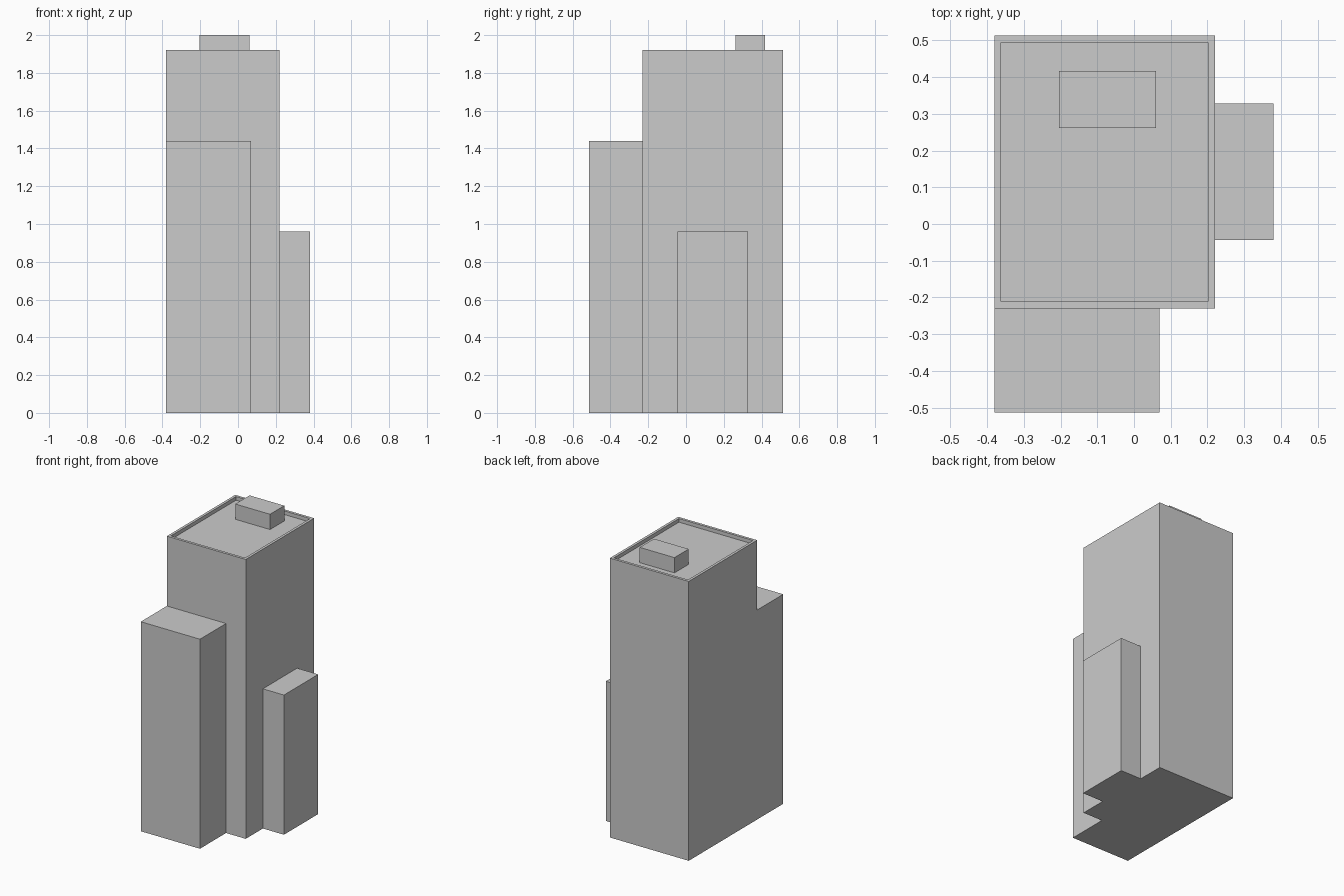
import bpy
import bmesh

if "Cube" in bpy.data.objects:
    bpy.data.objects.remove(bpy.data.objects["Cube"])


def box(name, x0, x1, y0, y1, z0, z1, rim=0, recess=0):
    """Box from its limits; optional sunken roof behind a parapet rim."""
    bm = bmesh.new()
    base = bm.faces.new([bm.verts.new((x, y, z0)) for x, y in
                         ((x0, y0), (x0, y1), (x1, y1), (x1, y0))])
    ext = bmesh.ops.extrude_face_region(bm, geom=[base], use_keep_orig=True)
    top = next(g for g in ext["geom"] if isinstance(g, bmesh.types.BMFace))
    for v in top.verts:
        v.co.z = z1
    bmesh.ops.recalc_face_normals(bm, faces=bm.faces)
    if rim:
        bmesh.ops.inset_individual(bm, faces=[top], thickness=rim)
        ext = bmesh.ops.extrude_discrete_faces(bm, faces=[top])
        for v in ext["faces"][0].verts:
            v.co.z -= recess
    mesh = bpy.data.meshes.new(name)
    bm.to_mesh(mesh)
    bm.free()
    obj = bpy.data.objects.new(name, mesh)
    bpy.context.collection.objects.link(obj)
    return obj


ROOF = 1.895  # sunken roof level

# Main tower with parapet
box("tower", -0.38, 0.22, -0.23, 0.513, 0, 1.92, rim=0.026, recess=1.92 - ROOF)
# Lower blocks against the front and right side
box("front_wing", -0.38, 0.07, -0.513, -0.23, 0, 1.44)
box("side_wing", 0.22, 0.38, -0.044, 0.328, 0, 0.96)
# Rooftop plant room
box("roof_plant_room", -0.204, 0.06, 0.262, 0.417, ROOF, 2.0)
